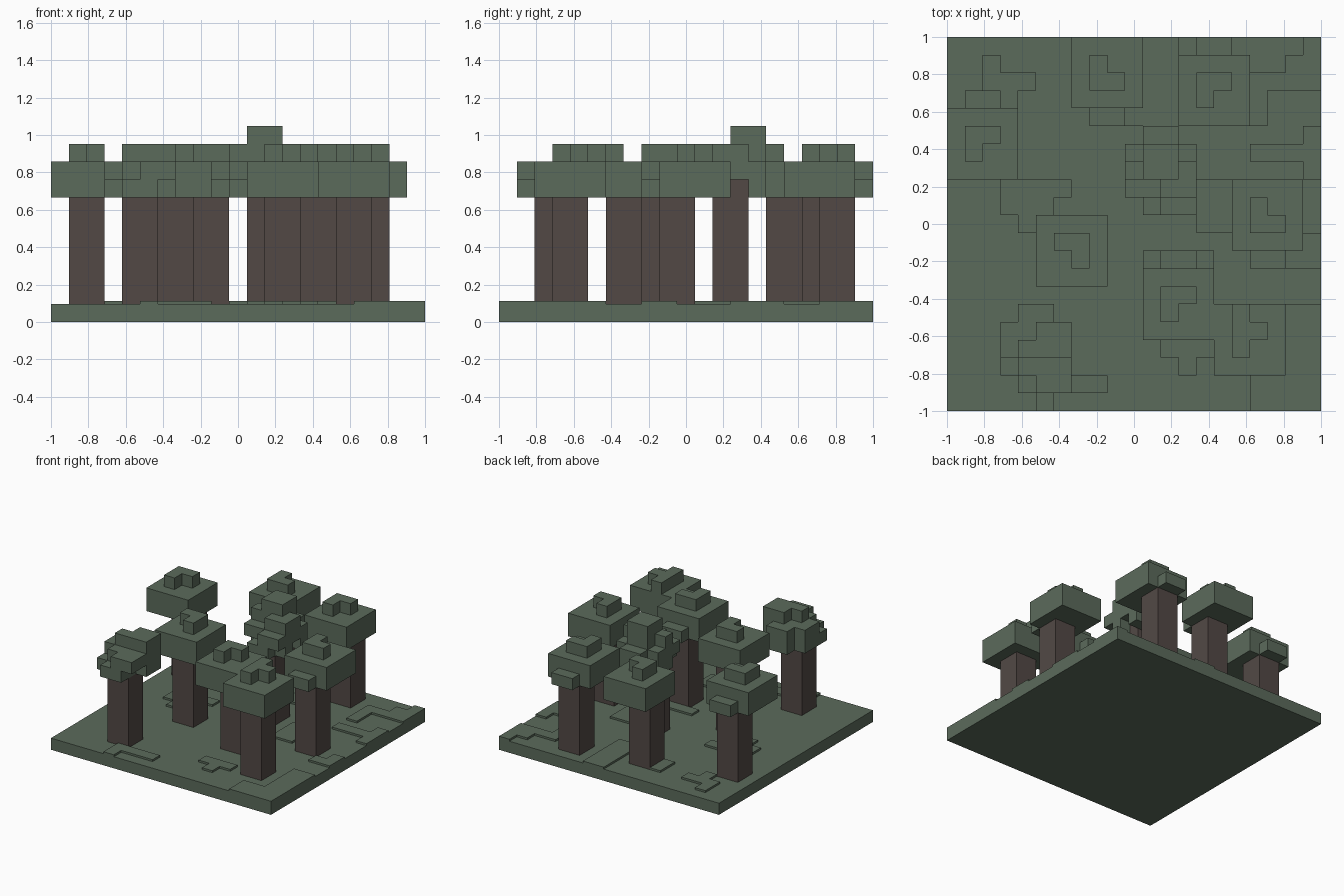
import bpy, bmesh, math
from mathutils import Vector

if "Cube" in bpy.data.objects:
    bpy.data.objects.remove(bpy.data.objects["Cube"], do_unlink=True)

N = 21             # grid cells per side
U = 2.0 / N        # cell size
PATCH_H = 0.016    # thickness of the raised ground plates


def material(name, rgb):
    m = bpy.data.materials.new(name)
    m.use_nodes = True
    col = (*rgb, 1.0)
    m.diffuse_color = col
    bsdf = m.node_tree.nodes["Principled BSDF"]
    bsdf.inputs["Base Color"].default_value = col
    bsdf.inputs["Roughness"].default_value = 0.9
    return m


GREEN = material("leaf green", (0.105, 0.145, 0.105))
BROWN = material("bark brown", (0.085, 0.066, 0.060))


def block(x0, x1, y0, y1, z0, z1):
    """Set of grid cells filling a box."""
    return {(x, y, z) for x in range(x0, x1) for y in range(y0, y1) for z in range(z0, z1)}


def voxels(name, cells, mat, z_base=0.0, z_size=U):
    """Outer skin of a cell set, with flat regions merged."""
    bm = bmesh.new()
    verts = {}

    def vert(p):
        if p not in verts:
            verts[p] = bm.verts.new((p[0] * U - 1, p[1] * U - 1, z_base + p[2] * z_size))
        return verts[p]

    for c in cells:
        for axis in range(3):
            a, b = (axis + 1) % 3, (axis + 2) % 3
            for side in (0, 1):
                n = list(c)
                n[axis] += 1 if side else -1
                if tuple(n) in cells:
                    continue
                ring = []
                for da, db in ((0, 0), (1, 0), (1, 1), (0, 1)):
                    p = list(c)
                    p[axis] += side
                    p[a] += da
                    p[b] += db
                    ring.append(vert(tuple(p)))
                bm.faces.new(ring if side else ring[::-1])
    bmesh.ops.dissolve_limit(bm, angle_limit=math.radians(1), verts=bm.verts[:], edges=bm.edges[:])
    me = bpy.data.meshes.new(name)
    bm.to_mesh(me)
    bm.free()
    me.materials.append(mat)
    ob = bpy.data.objects.new(name, me)
    bpy.context.collection.objects.link(ob)
    return ob


# Ground slab
voxels("ground", block(0, N, 0, N, 0, 1), GREEN)

# Thin raised ground plates: each is a list of (x0, x1, y0, y1) rectangles
patches = [
    [(2, 3, 18, 20), (3, 5, 18, 19), (3, 4, 17, 18)],
    [(3, 7, 12, 13), (3, 6, 11, 12), (4, 5, 10, 11)],
    [(5, 6, 0, 2), (6, 9, 1, 2)],
    [(12, 15, 3, 4), (13, 14, 2, 3)],
    [(17, 21, 0, 2), (19, 21, 2, 3)],
    [(19, 21, 3, 6)],
    [(20, 21, 8, 10), (19, 20, 8, 9)],
    [(20, 21, 13, 16), (17, 20, 14, 15)],
    [(19, 20, 18, 20), (20, 21, 18, 21), (17, 19, 18, 19), (17, 18, 16, 18)],
    [(11, 15, 8, 9), (14, 16, 10, 13)],
    [(7, 8, 17, 19), (10, 13, 16, 17), (11, 13, 17, 21)],
]
for i, rects in enumerate(patches):
    cells = set()
    for r in rects:
        cells |= block(*r, 0, 1)
    voxels(f"ground_patch_{i + 1}", cells, GREEN, z_base=U, z_size=PATCH_H)

# Regular trees: canopy corner (x, y), trunk shift along y, crown cell missing from the 2x2
trees = [
    (0, 13, 1, (1, 0)),
    (7, 17, -1, (1, 1)),
    (13, 16, 1, (1, 0)),
    (16, 9, -1, (1, 1)),
    (5, 7, 0, (0, 0)),
    (11, 4, 1, (1, 0)),
    (15, 2, 0, (1, 0)),
]
for i, (x, y, shift, gap) in enumerate(trees):
    ty = y + 1 + shift
    voxels(f"trunk_{i + 1}", block(x + 1, x + 3, ty, ty + 2, 1, 7), BROWN)
    leaves = block(x, x + 4, y, y + 4, 7, 9)
    leaves |= block(x + 1, x + 3, y + 1, y + 3, 9, 10)
    leaves.discard((x + 1 + gap[0], y + 1 + gap[1], 9))
    # low tuft over the side where the trunk is off centre
    if shift > 0:
        leaves |= block(x + 1, x + 3, y + 4, y + 5, 7, 8)
    elif shift < 0:
        leaves |= block(x + 1, x + 3, y - 1, y, 7, 8)
    if i == 6:
        leaves.add((x + 1, y + 3, 9))
    voxels(f"canopy_{i + 1}", leaves, GREEN)

# Small ragged tree at the front
voxels("ragged_trunk", block(4, 6, 2, 4, 1, 7), BROWN)
leaves = block(3, 7, 2, 6, 7, 9)
leaves -= block(3, 4, 5, 6, 7, 9) | block(6, 7, 5, 6, 7, 9) | {(6, 2, 7), (3, 2, 8)}
leaves |= block(4, 6, 1, 2, 7, 8) | block(5, 7, 1, 2, 8, 9)
leaves |= block(4, 7, 3, 5, 9, 10)
leaves -= {(4, 4, 9)}
voxels("ragged_canopy", leaves, GREEN)

# Tall ragged tree near the middle, with bark showing on one side
trunk = block(11, 13, 12, 14, 1, 7) | {(12, 13, 7)}
voxels("tall_trunk", trunk, BROWN)
leaves = block(10, 14, 12, 16, 7, 9)
leaves -= block(10, 11, 15, 16, 7, 9) | block(13, 14, 15, 16, 7, 9)
leaves -= {(13, 13, 7), (12, 13, 7), (10, 12, 7)}
leaves |= block(11, 13, 11, 12, 7, 8) | block(12, 14, 11, 12, 8, 9)
leaves |= block(11, 14, 12, 15, 9, 10) | {(10, 13, 9)}
leaves -= {(11, 12, 9), (13, 14, 9)}
leaves |= block(11, 13, 13, 15, 10, 11)
voxels("tall_canopy", leaves, GREEN)
